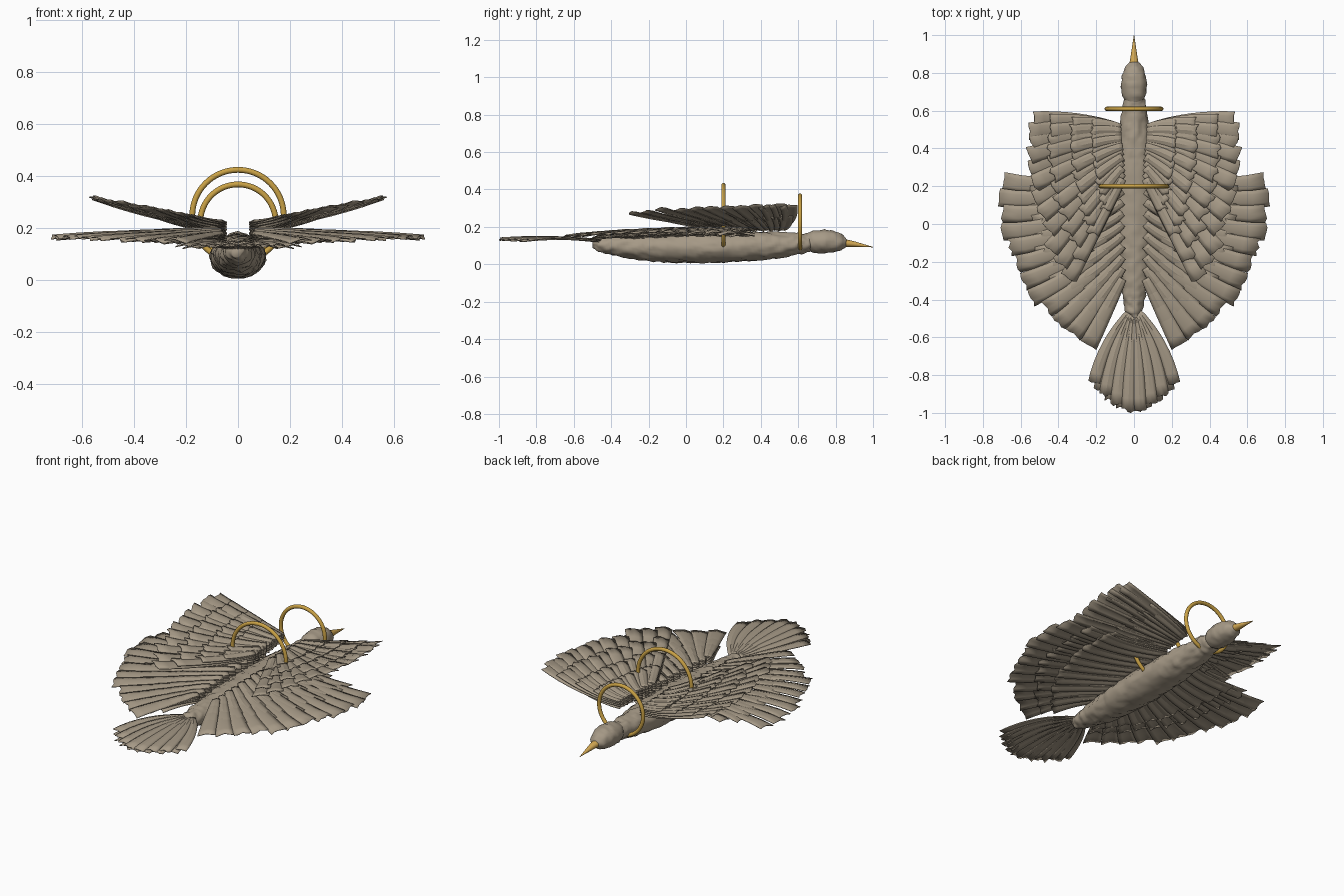
import bpy, bmesh, math, random
from mathutils import Vector, noise

random.seed(4)
cube = bpy.data.objects.get("Cube")
if cube:
    bpy.data.objects.remove(cube)


def material(name, rgb):
    m = bpy.data.materials.new(name)
    m.use_nodes = True
    m.diffuse_color = (*rgb, 1)
    m.node_tree.nodes["Principled BSDF"].inputs["Base Color"].default_value = (*rgb, 1)
    return m


TAUPE = material("taupe plumage", (0.38, 0.32, 0.24))
GOLD = material("gold", (0.59, 0.36, 0.06))
AMBER = material("amber beak", (0.66, 0.4, 0.09))


def finish(bm, name, mat, smooth=40):
    bmesh.ops.recalc_face_normals(bm, faces=bm.faces)
    mesh = bpy.data.meshes.new(name)
    bm.to_mesh(mesh)
    bm.free()
    mesh.materials.append(mat)
    ob = bpy.data.objects.new(name, mesh)
    bpy.context.collection.objects.link(ob)
    bpy.ops.object.select_all(action='DESELECT')
    ob.select_set(True)
    bpy.context.view_layer.objects.active = ob
    bpy.ops.object.shade_smooth_by_angle(angle=math.radians(smooth))
    return ob


def sample(points, t):
    """Point at fraction t along a list of points."""
    f = t * (len(points) - 1)
    i = min(int(f), len(points) - 2)
    return Vector(points[i]).lerp(Vector(points[i + 1]), f - i)


def spindle(name, profile, mat, steps, sides, lump=0.0):
    """Lofted solid along y; profile rows are y, centre z, half width, half height."""
    bm = bmesh.new()
    rings = []
    for k in range(steps + 1):
        f = k / steps * (len(profile) - 1)
        i = min(int(f), len(profile) - 2)
        y, z, rx, rz = [a + (b - a) * (f - i) for a, b in zip(profile[i], profile[i + 1])]
        ring = []
        for s in range(sides):
            a = math.tau * s / sides
            p = Vector((rx * math.cos(a), y, z + rz * math.sin(a)))
            n = Vector((math.cos(a), 0, math.sin(a)))
            ring.append(bm.verts.new(p + n * lump * noise.noise(p * 36)))
        rings.append(ring)
    for a, b in zip(rings, rings[1:]):
        for s in range(sides):
            bm.faces.new((a[s], a[s - 1], b[s - 1], b[s]))
    bm.faces.new(rings[0])
    bm.faces.new(rings[-1])
    return finish(bm, name, mat, 60)


# Body, head and beak
spindle("body", [(-.5, .11, .02, .02), (-.47, .108, .042, .037), (-.38, .1, .06, .054),
                 (-.25, .093, .083, .07), (-.1, .09, .1, .08), (.1, .09, .108, .083),
                 (.3, .095, .1, .08), (.45, .1, .085, .073), (.58, .108, .068, .06),
                 (.66, .115, .056, .05), (.7, .12, .04, .04)], TAUPE, 80, 36, .009)
spindle("head", [(.62, .12, .02, .02), (.64, .12, .045, .043), (.68, .12, .062, .058),
                 (.74, .122, .068, .064), (.79, .122, .062, .058), (.83, .119, .046, .044),
                 (.855, .116, .024, .024), (.86, .115, .01, .01)], TAUPE, 28, 24, .007)
spindle("beak", [(.84, .115, .026, .022), (.9, .108, .016, .015), (1, .092, .001, .001)],
        AMBER, 8, 16)


def feather(bm, root, tip, w0, w1, bow=0.0, arch=0.0, roll=0.0):
    """Long cambered blade, narrow at the root and blunt at the tip."""
    along = tip - root
    side = Vector((-along.y, along.x, 0)).normalized()
    fwd = along.normalized()
    rows, across = 8, (-1, -.5, 0, .5, 1)
    notch = [random.uniform(-.012, .006) for u in across]
    centres = []
    for k in range(rows + 1):
        t = k / rows
        hump = 4 * t * (1 - t)
        centres.append(root + along * t + side * bow * hump + Vector((0, 0, arch * hump)))
    grid = []
    for k, centre in enumerate(centres):
        half = (w0 + (w1 - w0) * (k / rows) ** .7) / 2
        # Keep the blade square to its own curve
        course = centres[min(k + 1, rows)] - centres[max(k - 1, 0)]
        normal = Vector((-course.y, course.x, 0)).normalized()
        row = []
        for j, u in enumerate(across):
            p = centre + normal * half * u
            p.z += half * (roll * u - .12 * u * u) + (.003 if u == 0 else 0)
            if k == rows:
                p += fwd * notch[j]
            row.append(bm.verts.new(p))
        grid.append(row)
    for a, b in zip(grid, grid[1:]):
        for j in range(len(across) - 1):
            bm.faces.new((a[j], a[j + 1], b[j + 1], b[j]))


def plumage(name, bm, mirror):
    ob = finish(bm, name, TAUPE, 25)
    thick = ob.modifiers.new("thickness", 'SOLIDIFY')
    thick.thickness = .004
    thick.offset = 0
    if mirror:
        ob.modifiers.new("mirror", 'MIRROR')


def wing(name, roots, tips, count, width, bow, arch):
    """Flight feathers with covert rows layered above and one row beneath."""
    for label, reach, lift, scale in (("flight", 1, 0, 1), ("under_covert", .6, -.014, .8),
                                      ("long_covert", .78, .01, .88),
                                      ("short_covert", .55, .02, .75),
                                      ("shoulder", .32, .028, .6)):
        bm = bmesh.new()
        for i in range(count):
            t = i / (count - 1)
            root, tip = sample(roots, t), sample(tips, t)
            end = root.lerp(tip, reach * random.uniform(.96, 1.01))
            up = Vector((0, 0, lift + .004 * (i % 2)))
            feather(bm, root + up, end + up * .7, .04, width * scale,
                    bow * (1 - t) * reach, arch * reach, .12)
        plumage(name + "_" + label + "_feathers", bm, True)


# Front wings rise outward; rear wings spread wide and level
wing("front_wing", [(.07, .51, .195), (.06, .4, .195), (.06, .24, .195)],
     [(.55, .55, .32), (.56, .42, .318), (.55, .26, .31), (.51, .08, .305),
      (.45, -.12, .3), (.36, -.31, .28)], 12, .094, .02, -.012)
wing("rear_wing", [(.06, .35, .165), (.06, .03, .165), (.06, -.29, .15)],
     [(.705, .225, .165), (.715, .11, .167), (.705, -.02, .168), (.67, -.14, .168),
      (.62, -.27, .165), (.55, -.38, .16), (.46, -.48, .157), (.36, -.575, .153),
      (.24, -.64, .15)], 12, .096, -.07, .016)

# Tail fan of alternately raised feathers
bm = bmesh.new()
for i in range(-7, 8):
    u = i / 7
    step = .008 * (i % 2)
    root = Vector((.014 * u, -.45, .118 + step))
    tip = Vector((.21 * u, -.995 + .15 * abs(u) ** 1.7, .132 + step - .008 * abs(u)))
    feather(bm, root, tip, .024, .072, .03 * u, .014)
plumage("tail_feathers", bm, False)

# Gold hoops around the body
for name, y, z, radius in (("neck_hoop", .61, .223, .145), ("back_hoop", .2, .248, .176)):
    bpy.ops.mesh.primitive_torus_add(location=(0, y, z), rotation=(math.pi / 2, 0, 0),
                                     major_radius=radius, minor_radius=.011,
                                     major_segments=64, minor_segments=12)
    hoop = bpy.context.object
    hoop.name = name
    hoop.data.materials.append(GOLD)
    bpy.ops.object.shade_smooth_by_angle(angle=math.radians(60))
